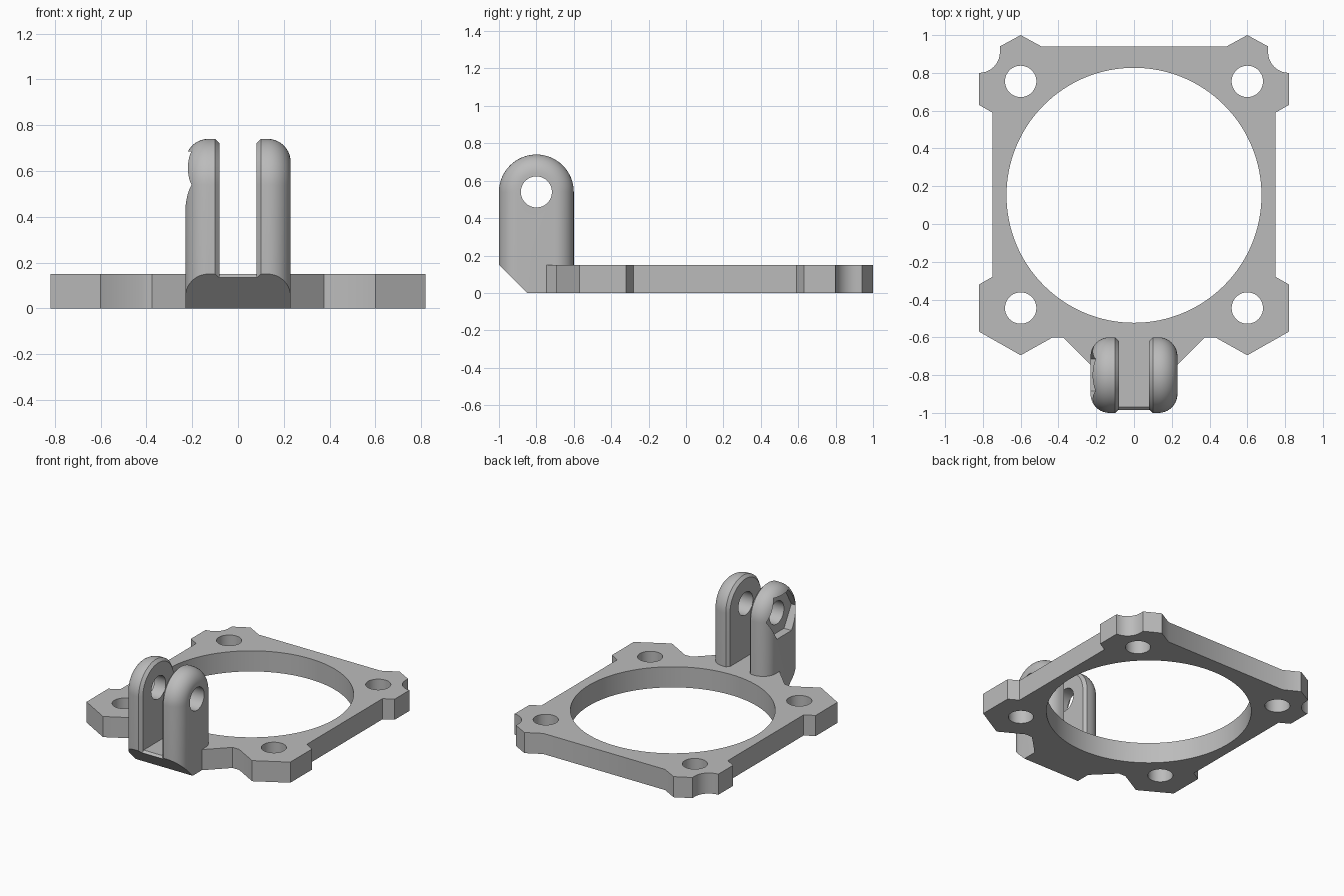
import bpy, bmesh
from math import sin, cos, pi
from mathutils import Matrix, Vector

cube = bpy.data.objects.get("Cube")
if cube:
    bpy.data.objects.remove(cube, do_unlink=True)

grey = bpy.data.materials.new("plain grey")
grey.use_nodes = True
colour = (0.5, 0.5, 0.5, 1)
grey.diffuse_color = colour
grey.node_tree.nodes["Principled BSDF"].inputs["Base Color"].default_value = colour

THICK = 0.15          # plate thickness
PIN_Y, PIN_Z = -0.8, 0.54   # pin axis through the lugs
HOLE = 0.083


def make_object(name, bm):
    bmesh.ops.recalc_face_normals(bm, faces=bm.faces)
    mesh = bpy.data.meshes.new(name)
    bm.to_mesh(mesh)
    bm.free()
    obj = bpy.data.objects.new(name, mesh)
    mesh.materials.append(grey)
    bpy.context.collection.objects.link(obj)
    return obj


def loft(name, rings, trim=False):
    """Skin a row of matching closed rings and cap both ends."""
    bm = bmesh.new()
    loops = [[bm.verts.new(p) for p in ring] for ring in rings]
    n = len(loops[0])
    for a, b in zip(loops, loops[1:]):
        for i in range(n):
            j = (i + 1) % n
            bm.faces.new((a[i], a[j], b[j], b[i]))
    bm.faces.new(loops[0])
    bm.faces.new(loops[-1])
    if trim:   # sloping underside at the front
        bmesh.ops.bisect_plane(bm, geom=bm.verts[:] + bm.edges[:] + bm.faces[:],
                               plane_co=(0, -0.85, 0), plane_no=(0, -1, -1),
                               clear_outer=True)
        bmesh.ops.holes_fill(bm, edges=[e for e in bm.edges if e.is_boundary])
    return make_object(name, bm)


def cut(obj, centre, radius, depth, axis="Z", sides=64):
    """Cut a round or many-sided hole centred on a point."""
    bm = bmesh.new()
    turn = Matrix.Rotation(pi / 2, 4, "Y") if axis == "X" else Matrix()
    bmesh.ops.create_cone(bm, cap_ends=True, segments=sides, radius1=radius,
                          radius2=radius, depth=depth,
                          matrix=Matrix.Translation(centre) @ turn)
    cutter = make_object("hole_cutter", bm)
    cutter.hide_render = True
    mod = obj.modifiers.new("hole", "BOOLEAN")
    mod.operation, mod.solver, mod.object = "DIFFERENCE", "EXACT", cutter
    bpy.context.view_layer.objects.active = obj
    bpy.ops.object.modifier_apply(modifier=mod.name)
    bpy.data.objects.remove(cutter, do_unlink=True)


def smooth(obj):
    bpy.ops.object.select_all(action="DESELECT")
    obj.select_set(True)
    bpy.context.view_layer.objects.active = obj
    bpy.ops.object.shade_smooth_by_angle(angle=pi / 6)


# Plate: half outline with a scooped rear corner, mirrored
scoop = [(0.82 - 0.11 * cos(t * pi / 20), 0.91 - 0.11 * sin(t * pi / 20))
         for t in range(11)]
half = [(0.49, 0.94), (0.6, 1.0), (0.71, 0.94), *scoop,
        (0.82, 0.63), (0.75, 0.59), (0.75, -0.28), (0.82, -0.32),
        (0.82, -0.57), (0.6, -0.695), (0.43, -0.6), (0.375, -0.6), (0.225, -0.75)]
outline = half + [(-x, y) for x, y in reversed(half)]
plate = loft("mounting_plate", [[(x, y, z) for x, y in outline] for z in (0, THICK)])
cut(plate, (0, 0.152, THICK / 2), 0.675, 1, sides=128)
for x in (-0.6, 0.6):
    for y in (0.755, -0.445):
        cut(plate, (x, y, THICK / 2), HOLE, 1)
smooth(plate)

# Bridge joining the two lugs at the bottom
section = [(-0.85, 0), (-0.985, 0.135), (-0.97, THICK), (-0.75, THICK), (-0.75, 0)]
loft("lug_bridge", [[(x, y, z) for y, z in section] for x in (-0.1, 0.1)])


# Lugs: arched profile, bevelled inside and rounded outside
def arch(x, inset):
    r = 0.2 - inset
    pts = [(x, PIN_Y + r * cos(i * pi / 32), PIN_Z + r * sin(i * pi / 32))
           for i in range(33)]
    return [(x, PIN_Y + r, 0)] + pts + [(x, PIN_Y - r, 0)]


ROUND = 0.1
steps = [(0.08, 0.02), (0.1, 0)]
steps += [(0.13 + ROUND * sin(a * pi / 20), ROUND * (1 - cos(a * pi / 20)))
          for a in range(11)]
for name, side in (("left_lug", 1), ("right_lug", -1)):
    lug = loft(name, [arch(side * x, d) for x, d in steps], trim=True)
    cut(lug, (side * 0.15, PIN_Y, PIN_Z), HOLE, 0.4, "X")
    if side < 0:   # six-sided nut pocket on the outer face
        cut(lug, (-0.27, PIN_Y, PIN_Z), 0.168, 0.2, "X", 6)
    smooth(lug)
